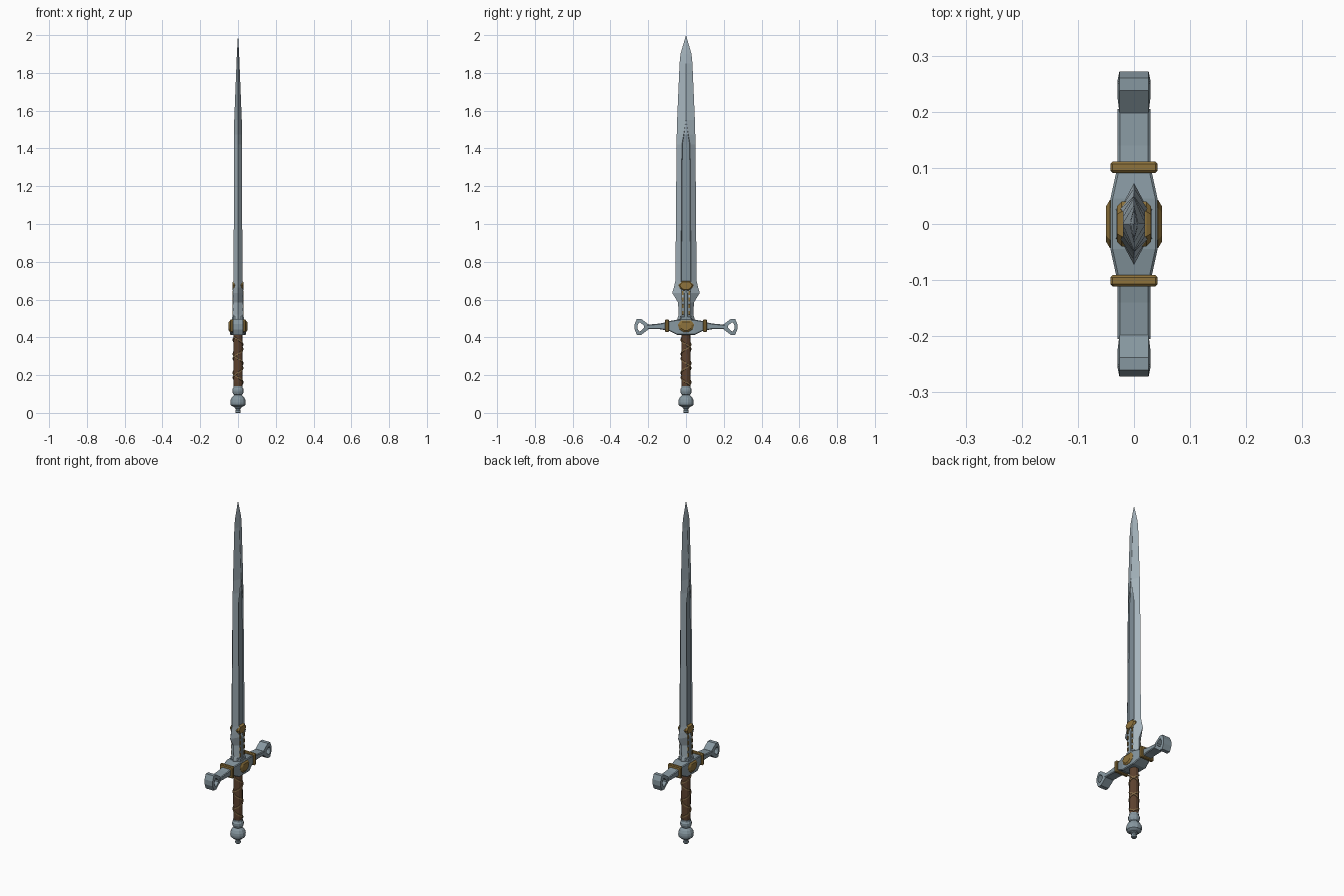
import bpy, bmesh, math
from math import sin, cos, pi

if "Cube" in bpy.data.objects:
    bpy.data.objects.remove(bpy.data.objects["Cube"])


def material(name, rgb):
    m = bpy.data.materials.new(name)
    m.diffuse_color = (*rgb, 1)
    m.use_nodes = True
    m.node_tree.nodes["Principled BSDF"].inputs["Base Color"].default_value = m.diffuse_color
    return m


BLADE = material("light steel", (0.38, 0.46, 0.51))
FULLER = material("shaded steel", (0.22, 0.28, 0.32))
STEEL = material("guard steel", (0.24, 0.31, 0.35))
GOLD = material("old gold", (0.27, 0.17, 0.045))
LEATHER = material("brown leather", (0.11, 0.055, 0.028))
STRAP = material("tan strap", (0.24, 0.15, 0.065))


def loft(name, rings, mats, closed=False, rule=None):
    """Skin a list of equal-sized point rings; rule(j, i) picks a material."""
    bm = bmesh.new()
    vs = [[bm.verts.new(p) for p in r] for r in rings]
    n = len(vs[0])
    pairs = list(zip(vs, vs[1:])) + ([(vs[-1], vs[0])] if closed else [])
    for j, (a, b) in enumerate(pairs):
        for i in range(n):
            k = (i + 1) % n
            f = bm.faces.new((a[i], a[k], b[k], b[i]))
            if rule:
                f.material_index = rule(j, i)
    if not closed:
        bm.faces.new(vs[0])
        bm.faces.new(vs[-1])
    bmesh.ops.remove_doubles(bm, verts=bm.verts, dist=1e-5)
    bmesh.ops.recalc_face_normals(bm, faces=bm.faces)
    me = bpy.data.meshes.new(name)
    bm.to_mesh(me)
    bm.free()
    for m in mats:
        me.materials.append(m)
    ob = bpy.data.objects.new(name, me)
    bpy.context.collection.objects.link(ob)
    return ob


def lathe(name, profile, mat, n=12):
    return loft(name, [[(r * cos(2 * pi * (i + .5) / n), r * sin(2 * pi * (i + .5) / n), z)
                        for i in range(n)] for r, z in profile], [mat])


def bar(name, sections, mat, c=0.004):
    """Chamfered rectangular bar along y: sections are (y, z low, z high, half x)."""
    rings = []
    for y, lo, hi, x in sections:
        rings.append([(x, y, lo + c), (x, y, hi - c), (x - c, y, hi), (c - x, y, hi),
                      (-x, y, hi - c), (-x, y, lo + c), (c - x, y, lo), (x - c, y, lo)])
    return loft(name, rings, [mat])


def plate(name, outline, x0, x1, mat, cz, shrink=0.8):
    """Raised plate on a side face, outline in (y, z), narrowing outwards."""
    def ring(x, s):
        return [(x, y * s, cz + (z - cz) * s) for y, z in outline]
    return loft(name, [ring(x0, 1), ring(x0 + (x1 - x0) * .5, 1), ring(x1, shrink)], [mat])


# Blade: (z, half width, half thickness, flat half width, fuller depth)
stations = [(0.47, .040, .026, .022, 0), (0.50, .045, .026, .022, 0), (0.52, .039, .026, .022, 0),
            (0.585, .042, .026, .022, 0), (0.635, .073, .026, .024, 0), (0.665, .064, .025, .026, .004),
            (0.70, .056, .024, .027, .008), (1.42, .050, .020, .022, .007),
            (1.475, .049, .020, .012, .006), (1.55, .047, .020, .001, 0),
            (1.85, .034, .008, .001, 0), (1.90, .029, .006, .001, 0), (2.0, .0003, .0003, .0001, 0)]
rings = []
for z, w, t, f, d in stations:
    g = f * 0.88
    half = [(0, w), (t, f), (t - d, g), (t - d, -g), (t, -f)]
    rings.append([(x, y, z) for x, y in half] + [(-x, -y, z) for x, y in half])
loft("blade", rings, [BLADE, FULLER], rule=lambda j, i: 1 if i % 5 in (1, 2, 3) and 4 <= j <= 7 else 0)

# Cross guard centre block
bar("guard_block", [(-.1, .44, .484, .03), (-.045, .413, .494, .042),
                    (.045, .413, .494, .042), (.1, .44, .484, .03)], STEEL)

# Guard arms, bands and open ring ends
outer = [(.198, .468), (.238, .498), (.260, .498), (.272, .470),
         (.272, .442), (.260, .412), (.238, .412), (.198, .443)]
inner = [(.222, .461), (.240, .477), (.248, .479), (.257, .462),
         (.257, .448), (.248, .431), (.240, .433), (.222, .450)]
for s, side in ((-1, "left"), (1, "right")):
    bar(side + "_guard_arm", [(s * .095, .436, .482, .029), (s * .14, .443, .473, .029),
                              (s * .205, .444, .467, .029)], STEEL)
    bar(side + "_guard_band", [(s * .091, .432, .491, .038), (s * .095, .428, .495, .042),
                               (s * .107, .428, .495, .042), (s * .111, .432, .491, .038)], GOLD)

    def edge(pts, x):
        return [(x, s * y, z) for y, z in pts]
    loft(side + "_guard_ring", [edge(outer, -.026), edge(outer, .026), edge(inner, .029),
                                edge(inner, -.029)], [STEEL], closed=True)

# Gold ornaments on both broad faces
boss = [(-.028, .488), (.028, .488), (.043, .468), (.036, .444), (.014, .428),
        (-.014, .428), (-.036, .444), (-.043, .468)]
cap = [(-.022, .697), (.022, .697), (.040, .677), (.034, .662), (.016, .648),
       (-.016, .648), (-.034, .662), (-.040, .677)]
spine = [(-.010, .49), (-.010, .64), (0, .66), (.010, .64), (.010, .49)]
for s, side in ((-1, "back"), (1, "front")):
    plate(side + "_guard_boss", boss, s * .036, s * .050, GOLD, .46, .72)
    plate(side + "_blade_cap", cap, s * .014, s * .030, GOLD, .675)
    plate(side + "_blade_spine", spine, s * .02, s * .030, STEEL, .56)
    for y in (-.018, .018):
        for k, z in enumerate((.53, .565, .60, .635)):
            loft(f"{side}_blade_stud", [[(s * x, y + a * q, z + b * q) for a, b in
                 ((-.005, -.012), (.005, -.012), (.005, .012), (-.005, .012))]
                 for x, q in ((.02, 1), (.030, .8))], [GOLD])
    # steel collar where the blade enters the guard
    plate(side + "_collar", [(-.034, .485), (-.030, .512), (.030, .512), (.034, .485)],
          s * .015, s * .032, STEEL, .49)

# Leather grip with crossing straps
lathe("grip", [(.022, .13), (.025, .16), (.026, .28), (.024, .415)], LEATHER)
for d, name in ((1, "right_wrap"), (-1, "left_wrap")):
    rings = []
    for i in range(61):
        a, z = d * (2 * pi * 2.5 * i / 60) + pi / 4, .15 + .25 * i / 60
        rings.append([(r * cos(a), r * sin(a), z + h) for r, h in
                      ((.022, -.005), (.0282, -.004), (.0282, .004), (.022, .005))])
    loft(name, rings, [STRAP])

# Pommel
lathe("grip_collar", [(.020, .094), (.027, .100), (.031, .112), (.031, .124),
                      (.026, .133), (.026, .142), (.018, .144)], STEEL)
lathe("pommel", [(.018, .030), (.030, .034), (.040, .042), (.042, .056), (.040, .070),
                 (.033, .084), (.022, .094), (.018, .102)], STEEL)
lathe("pommel_button", [(.012, 0), (.015, .003), (.015, .012), (.012, .015),
                        (.013, .022), (.020, .026), (.020, .034)], STEEL)
